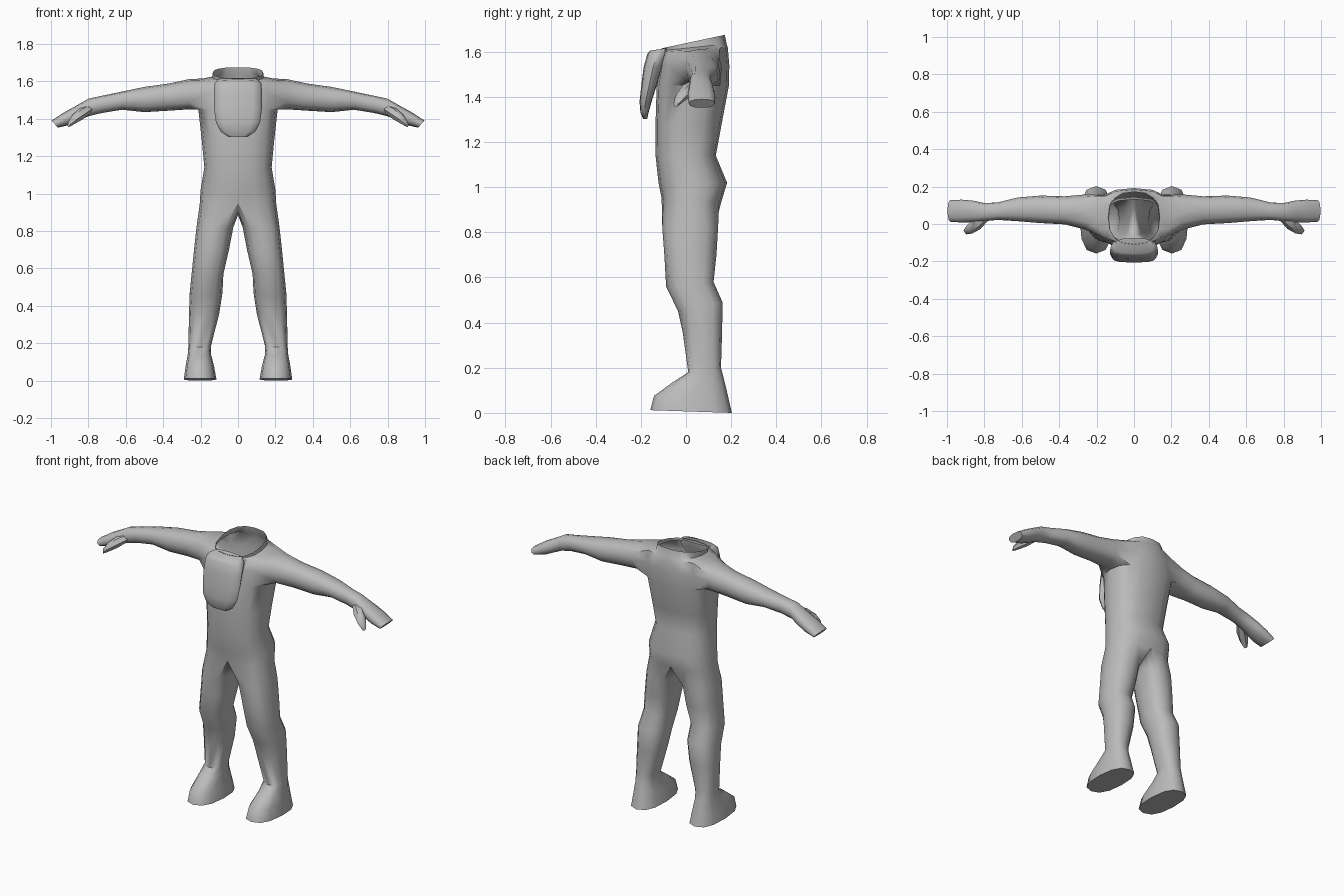
import bpy, bmesh, math

if "Cube" in bpy.data.objects:
    bpy.data.objects.remove(bpy.data.objects["Cube"])

GREY = bpy.data.materials.new("grey")
GREY.diffuse_color = (0.5, 0.5, 0.5, 1)
GREY.use_nodes = True
GREY.node_tree.nodes["Principled BSDF"].inputs["Base Color"].default_value = GREY.diffuse_color


def power(v, p):
    return math.copysign(abs(v) ** p, v)


def finish(name, bm, mirror=True, angle=50):
    bmesh.ops.recalc_face_normals(bm, faces=bm.faces)
    mesh = bpy.data.meshes.new(name)
    bm.to_mesh(mesh)
    bm.free()
    mesh.materials.append(GREY)
    ob = bpy.data.objects.new(name, mesh)
    bpy.context.collection.objects.link(ob)
    if mirror:
        m = ob.modifiers.new("mirror", 'MIRROR')
        m.merge_threshold = 0.002
    bpy.ops.object.select_all(action='DESELECT')
    bpy.context.view_layer.objects.active = ob
    ob.select_set(True)
    bpy.ops.object.shade_smooth_by_angle(angle=math.radians(angle))
    return ob


def bridge(bm, a, b, closed=True):
    n = len(a)
    return [bm.faces.new((a[i], a[(i + 1) % n], b[(i + 1) % n], b[i]))
            for i in range(n if closed else n - 1)]


def level_ring(bm, zf, zb, x0, x1, y0, y1, angles, p=0.8):
    """Ring of points around z; zf and zb are heights at front and back."""
    ring = []
    for a in angles:
        a = math.radians(a)
        x = (x0 + x1) / 2 + (x1 - x0) / 2 * power(math.cos(a), p)
        t = (1 + power(math.sin(a), p)) / 2
        ring.append(bm.verts.new((x, y0 + (y1 - y0) * t, zf + (zb - zf) * t)))
    return ring


# Body: half a torso with an arm hole, an arm and a leg, then mirrored
bm = bmesh.new()
half = [-90 + 22.5 * i for i in range(9)]
torso = [  # front z, back z, half width, front y, back y
    (0.95, 0.93, 0.205, -0.108, 0.155), (1.02, 1.02, 0.200, -0.122, 0.182),
    (1.14, 1.14, 0.180, -0.135, 0.132), (1.28, 1.28, 0.193, -0.135, 0.158),
    (1.45, 1.45, 0.212, -0.130, 0.190), (1.54, 1.54, 0.212, -0.115, 0.192),
    (1.60, 1.62, 0.200, -0.105, 0.185), (1.605, 1.635, 0.138, -0.105, 0.180),
    (1.615, 1.675, 0.135, -0.110, 0.172)]
rings = [level_ring(bm, zf, zb, -w, w, y0, y1, half) for zf, zb, w, y0, y1 in torso]
for ring in rings:
    ring[0].co.x = ring[-1].co.x = 0
for k in range(len(rings) - 1):
    for i in range(8):
        if not (k in (4, 5) and 2 <= i <= 5):
            bm.faces.new((rings[k][i], rings[k][i + 1], rings[k + 1][i + 1], rings[k + 1][i]))

# Arm and mitten hand, growing out of the hole
prev = rings[4][2:7] + [rings[5][6]] + rings[6][6:1:-1] + [rings[5][2]]
arm = [  # x, bottom z, top z, front y, back y, end slant
    (0.26, 1.450, 1.612, -0.030, 0.158, 0), (0.37, 1.443, 1.588, -0.002, 0.148, 0),
    (0.50, 1.435, 1.570, 0.005, 0.152, 0), (0.62, 1.448, 1.545, 0.015, 0.142, 0),
    (0.73, 1.430, 1.522, 0.022, 0.115, 0), (0.80, 1.413, 1.507, 0.015, 0.112, 0),
    (0.86, 1.390, 1.468, 0.010, 0.125, 0.2), (0.92, 1.365, 1.432, 0.008, 0.130, 0.4),
    (0.98, 1.352, 1.390, 0.012, 0.128, 0.9)]
for x, z0, z1, y0, y1, slant in arm:
    ring = []
    for i in range(12):
        a = math.radians(-150 + 30 * i)
        dz = (z1 - z0) / 2 * power(math.sin(a), 0.85)
        y = (y0 + y1) / 2 + (y1 - y0) / 2 * power(math.cos(a), 0.85)
        ring.append(bm.verts.new((x + slant * dz, y, (z0 + z1) / 2 + dz)))
    bridge(bm, prev, ring)
    prev = ring
bm.faces.new(prev)

# Leg and foot, starting from the torso edge and the crotch line
prev = rings[0] + [bm.verts.new((0, y, z)) for y, z in ((0.10, 0.90), (0.02, 0.885), (-0.06, 0.90))]
leg = [  # front z, back z, inner x, outer x, front y, back y
    (0.82, 0.82, 0.025, 0.222, -0.105, 0.142), (0.70, 0.70, 0.048, 0.235, -0.096, 0.135),
    (0.56, 0.58, 0.078, 0.248, -0.088, 0.122), (0.45, 0.49, 0.083, 0.258, -0.035, 0.162),
    (0.36, 0.36, 0.100, 0.262, -0.015, 0.160), (0.18, 0.20, 0.143, 0.265, 0.010, 0.155),
    (0.135, 0.15, 0.145, 0.268, -0.060, 0.168), (0.075, 0.08, 0.128, 0.280, -0.142, 0.185),
    (0.012, 0.0, 0.115, 0.290, -0.158, 0.203)]
for zf, zb, x0, x1, y0, y1 in leg:
    ring = level_ring(bm, zf, zb, x0, x1, y0, y1, [-120 + 30 * i for i in range(12)])
    bridge(bm, prev, ring)
    prev = ring
bm.faces.new(prev)
finish("body", bm)

# Thumbs: short tapered tubes pointing forward and outward
bm = bmesh.new()
prev = None
for x, y, z, r in ((0.79, 0.045, 1.455, 0.025), (0.84, 0.0, 1.425, 0.033),
                   (0.88, -0.030, 1.395, 0.026), (0.905, -0.045, 1.368, 0.013)):
    ring = []
    for i in range(6):
        a = math.radians(60 * i)
        ring.append(bm.verts.new((x + 0.6 * r * math.cos(a), y + 0.8 * r * math.cos(a),
                                  z + r * math.sin(a))))
    if prev:
        bridge(bm, prev, ring)
    else:
        bm.faces.new(ring)
    prev = ring
bm.faces.new(prev)
finish("thumbs", bm)

# Bib: rounded pouch hanging from the front of the neck
bm = bmesh.new()
prev = None
for zf, zb, w, y0, y1 in ((1.605, 1.618, 0.105, -0.160, -0.075), (1.59, 1.59, 0.126, -0.172, -0.080),
                          (1.53, 1.53, 0.128, -0.188, -0.105), (1.45, 1.45, 0.127, -0.198, -0.130),
                          (1.38, 1.38, 0.118, -0.206, -0.152), (1.33, 1.33, 0.092, -0.202, -0.166),
                          (1.303, 1.303, 0.050, -0.190, -0.172)):
    ring = level_ring(bm, zf, zb, -w, w, y0, y1, [30 * i for i in range(12)], 0.7)
    if prev:
        bridge(bm, prev, ring)
    else:
        bm.faces.new(ring)
    prev = ring
bm.faces.new(prev)
finish("bib", bm, mirror=False)
